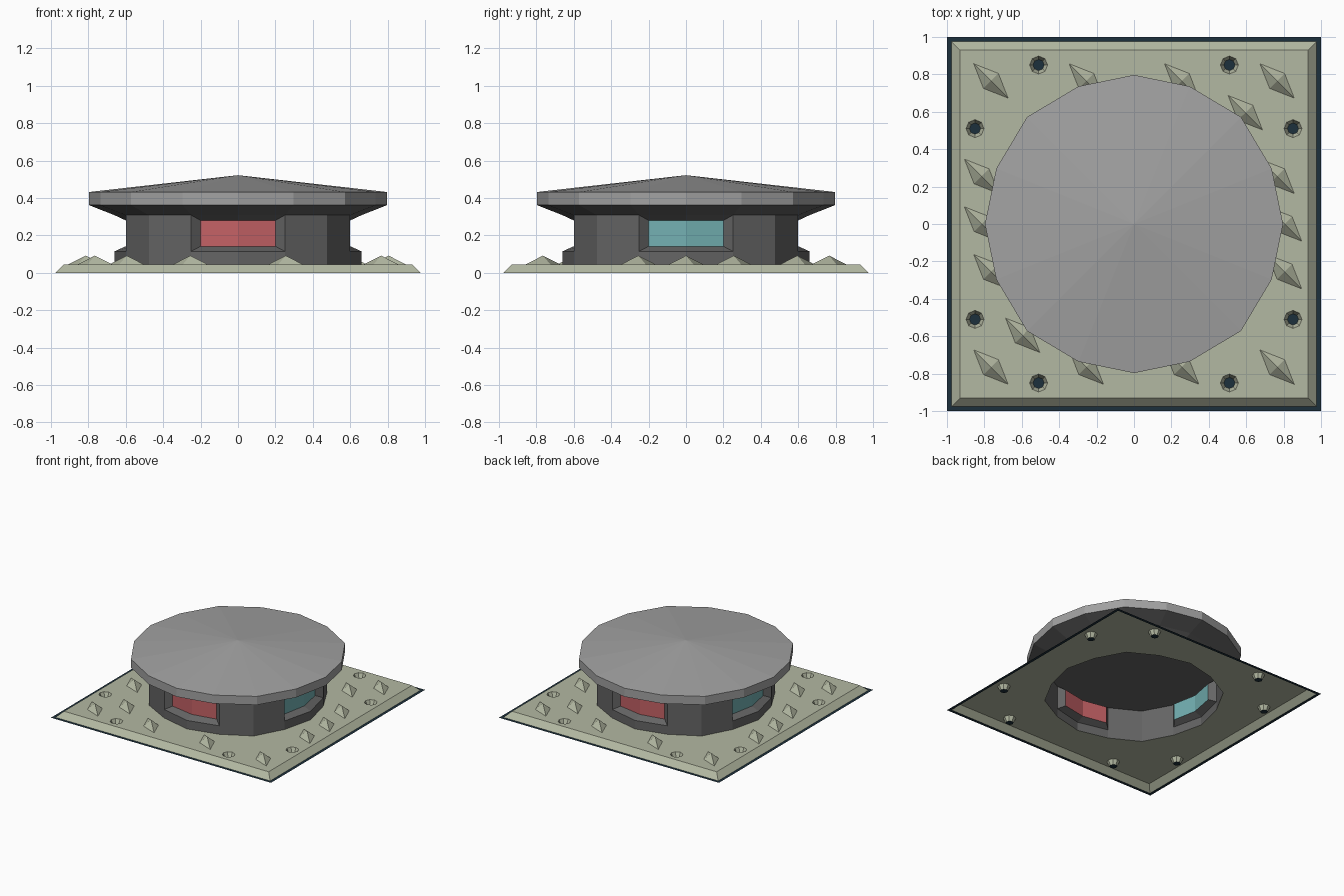
import bpy, bmesh
from math import cos, sin, pi

if "Cube" in bpy.data.objects:
    bpy.data.objects.remove(bpy.data.objects["Cube"])


def material(name, rgb):
    m = bpy.data.materials.new(name)
    m.diffuse_color = (*rgb, 1)
    m.use_nodes = True
    m.node_tree.nodes["Principled BSDF"].inputs["Base Color"].default_value = m.diffuse_color
    return m


OLIVE = material("olive", (0.45, 0.48, 0.36))
NAVY = material("navy", (0.012, 0.03, 0.045))
DARK = material("dark_grey", (0.13, 0.13, 0.13))
GREY = material("roof_grey", (0.36, 0.36, 0.36))
RED = material("red_glass", (0.55, 0.12, 0.13))
CYAN = material("cyan_glass", (0.17, 0.43, 0.44))


def turn(p, k):
    """Rotate a point by k quarter turns."""
    x, y, *z = p
    for _ in range(k % 4):
        x, y = -y, x
    return (x, y, *z)


def outline(quarter):
    return [turn(p, k) for k in range(4) for p in quarter]


def ring(bm, pts, z):
    return [bm.verts.new((x, y, z)) for x, y in pts]


def bridge(bm, a, b):
    n = len(a)
    for i in range(n):
        bm.faces.new((a[i], a[(i + 1) % n], b[(i + 1) % n], b[i]))


def finish(bm, name, mat):
    bmesh.ops.remove_doubles(bm, verts=bm.verts, dist=0.0005)
    bmesh.ops.recalc_face_normals(bm, faces=bm.faces)
    me = bpy.data.meshes.new(name)
    bm.to_mesh(me)
    bm.free()
    me.materials.append(mat)
    ob = bpy.data.objects.new(name, me)
    bpy.context.collection.objects.link(ob)
    return ob


def square(r):
    return outline([(-r, -r)])


def disc(c, r, n=8):
    return [(c[0] + r * cos(2 * pi * i / n), c[1] + r * sin(2 * pi * i / n)) for i in range(n)]


BODY = outline([(0, -.66), (.25, -.6), (.477, -.477), (.6, -.25)])
ROOF = outline([(0, -.797), (.297, -.736), (.572, -.572), (.736, -.297)])
BOLTS = outline([(-.51, -.85), (.51, -.85)])
TOP = .045

# Base plate: open shell with bevelled rim, body opening and bolt cups
bm = bmesh.new()
upper = ring(bm, square(.93), TOP)
loops = [upper, ring(bm, BODY, TOP)]
cups = [ring(bm, disc(c, .048), TOP) for c in BOLTS]
edges = [bm.edges.new((l[i], l[(i + 1) % len(l)])) for l in loops + cups for i in range(len(l))]
bmesh.ops.triangle_fill(bm, edges=edges, use_beauty=True, normal=(0, 0, 1))
bridge(bm, ring(bm, square(.976), 0), upper)
for c, cup in zip(BOLTS, cups):
    bridge(bm, ring(bm, disc(c, .03), .005), cup)
finish(bm, "base_plate", OLIVE)

# Dark border around the plate
bm = bmesh.new()
bridge(bm, ring(bm, square(1), 0), ring(bm, square(.976), 0))
for f in bm.faces:
    f.normal_update()
finish(bm, "plate_border", NAVY)

# Dark bottoms of the bolt cups
bm = bmesh.new()
for c in BOLTS:
    bm.faces.new(ring(bm, disc(c, .03), .005))
finish(bm, "bolt_hole_bottoms", NAVY)

# Diamond shaped studs, all aligned to one diagonal
STUDS = [(-.765, .765), (-.255, .765), (.255, .765), (.765, .765), (.595, .595),
         (-.815, .255), (-.815, 0), (-.765, -.255), (-.595, -.595), (-.765, -.765),
         (-.255, -.765), (.255, -.765), (.765, -.765), (.765, .255), (.805, 0), (.805, -.255)]
bm = bmesh.new()
for x, y in STUDS:
    foot = ring(bm, [(x - .092, y + .092), (x - .04, y - .04), (x + .092, y - .092), (x + .04, y + .04)], TOP)
    tip = bm.verts.new((x, y, .092))
    for i in range(4):
        bm.faces.new((foot[i], foot[(i + 1) % 4], tip))
finish(bm, "studs", OLIVE)

# Body: plain corner walls and a recessed two-facet window on each side
OUT = [(-.25, -.6), (0, -.66), (.25, -.6)]
INN = [(-.2, -.562), (0, -.6), (.2, -.562)]
Z0, Z1, Z2, Z3, Z4 = TOP, .115, .142, .28, .308


def quad(bm, k, *pts):
    return bm.faces.new([bm.verts.new(turn(p, k)) for p in pts])


bm = bmesh.new()
for k in range(4):
    for a, b in (((.25, -.6), (.477, -.477)), ((.477, -.477), (.6, -.25))):
        for lo, hi in ((Z0, Z1), (Z1, Z4)):
            quad(bm, k, (*a, lo), (*b, lo), (*b, hi), (*a, hi))
    for i in (0, 1):
        a, b, c, d = OUT[i], OUT[i + 1], INN[i], INN[i + 1]
        quad(bm, k, (*a, Z0), (*b, Z0), (*b, Z1), (*a, Z1))
        quad(bm, k, (*a, Z1), (*b, Z1), (*d, Z2), (*c, Z2))
        quad(bm, k, (*c, Z3), (*d, Z3), (*b, Z4), (*a, Z4))
        pane = quad(bm, k, (*c, Z2), (*d, Z2), (*d, Z3), (*c, Z3))
        pane.material_index = 1 + k % 2
    quad(bm, k, (*OUT[0], Z1), (*INN[0], Z2), (*INN[0], Z3), (*OUT[0], Z4))
    quad(bm, k, (*INN[2], Z2), (*OUT[2], Z1), (*OUT[2], Z4), (*INN[2], Z3))
body = finish(bm, "body_with_windows", DARK)
body.data.materials.append(RED)
body.data.materials.append(CYAN)

# Roof: flared underside, vertical rim and shallow cone
bm = bmesh.new()
low, mid, rim = ring(bm, BODY, Z4), ring(bm, ROOF, .362), ring(bm, ROOF, .432)
bm.faces.new(low[::-1])
bridge(bm, low, mid)
bridge(bm, mid, rim)
apex = bm.verts.new((0, 0, .522))
for i in range(16):
    bm.faces.new((rim[i], rim[(i + 1) % 16], apex))
for f in bm.faces:
    f.normal_update()
    f.material_index = 1 if f.normal.z < -.1 else 0
roof = finish(bm, "roof", GREY)
roof.data.materials.append(DARK)
